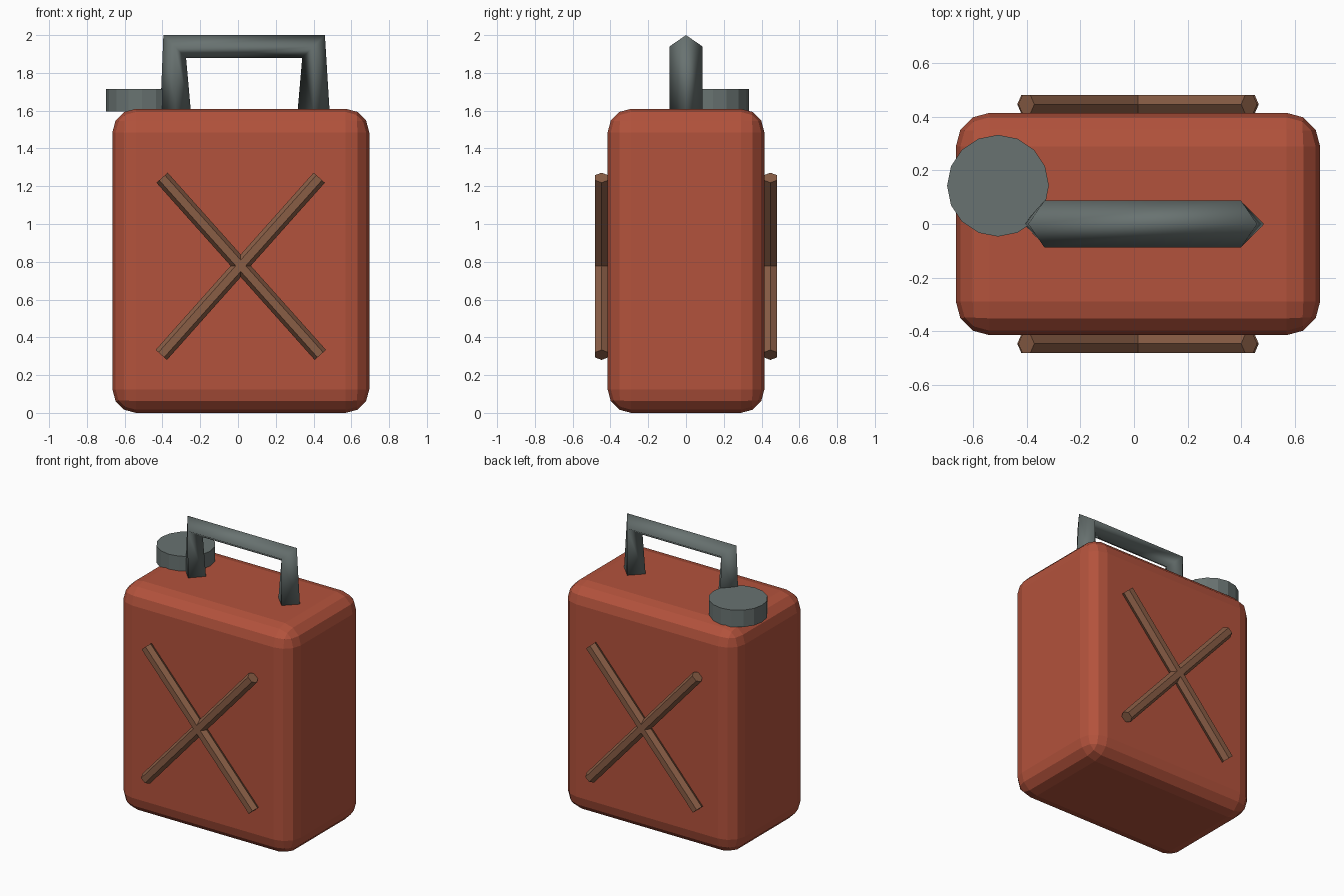
import bpy, bmesh
from mathutils import Matrix, Vector

if "Cube" in bpy.data.objects:
    bpy.data.objects.remove(bpy.data.objects["Cube"])


def material(name, rgb):
    m = bpy.data.materials.new(name)
    m.diffuse_color = (*rgb, 1)
    m.use_nodes = True
    m.node_tree.nodes["Principled BSDF"].inputs["Base Color"].default_value = m.diffuse_color
    return m


RED = material("red_paint", (0.45, 0.085, 0.045))
BROWN = material("brown_trim", (0.25, 0.11, 0.06))
GREY = material("grey_metal", (0.14, 0.17, 0.165))


def finish(bm, name, mat, smooth=False):
    bmesh.ops.recalc_face_normals(bm, faces=bm.faces)
    for f in bm.faces:
        f.smooth = smooth
    me = bpy.data.meshes.new(name)
    bm.to_mesh(me)
    bm.free()
    me.materials.append(mat)
    ob = bpy.data.objects.new(name, me)
    bpy.context.collection.objects.link(ob)
    return ob


# Can body: rounded box
bm = bmesh.new()
bmesh.ops.create_cube(bm, size=1, matrix=Matrix.Translation((0.015, 0, 0.805))
                      @ Matrix.Diagonal((1.36, 0.83, 1.61, 1)))
body = finish(bm, "can_body", RED)
bevel = body.modifiers.new("rounded_edges", 'BEVEL')
bevel.width = 0.125
bevel.segments = 3

# Filler cap: 16-sided disc in the rear left corner
bm = bmesh.new()
bmesh.ops.create_cone(bm, cap_ends=True, segments=16, radius1=0.19, radius2=0.19,
                      depth=0.12, matrix=Matrix.Translation((-0.508, 0.143, 1.655)))
finish(bm, "filler_cap", GREY)

# Handle: diamond section swept up, across and down, mitred at the corners
bm = bmesh.new()
path = [((-0.33, 1.58), (-0.082, 0)), ((-0.335, 1.94), (-0.06, 0.06)),
        ((0.40, 1.94), (0.06, 0.06)), ((0.40, 1.58), (0.086, 0))]
rings = []
for (x, z), (ox, oz) in path:
    pts = [(x + ox, 0, z + oz), (x, 0.087, z), (x - ox, 0, z - oz), (x, -0.087, z)]
    rings.append([bm.verts.new(p) for p in pts])
for a, b in zip(rings, rings[1:]):
    for i in range(4):
        j = (i + 1) % 4
        bm.faces.new((a[i], a[j], b[j], b[i]))
bm.faces.new(rings[0])
bm.faces.new(rings[-1])
finish(bm, "handle", GREY, smooth=True)


# Crossed hexagonal ribs on front and back
def rib(name, start, end, y):
    a, b = Vector((start[0], y, start[1])), Vector((end[0], y, end[1]))
    d = (b - a).normalized()
    out = Vector((0, 1, 0))
    side = d.cross(out)
    rot = Matrix((side, out, d)).transposed().to_4x4()
    bm = bmesh.new()
    bmesh.ops.create_cone(bm, cap_ends=True, segments=6, radius1=0.04, radius2=0.04,
                          depth=(b - a).length,
                          matrix=Matrix.Translation((a + b) / 2) @ rot
                          @ Matrix.Rotation(1.5707963, 4, 'Z'))
    finish(bm, name, BROWN)


for label, y in (("front", -0.447), ("back", 0.447)):
    rib(label + "_rib_falling", (-0.402, 1.245), (0.436, 0.307), y)
    rib(label + "_rib_rising", (-0.406, 0.307), (0.43, 1.245), y)
